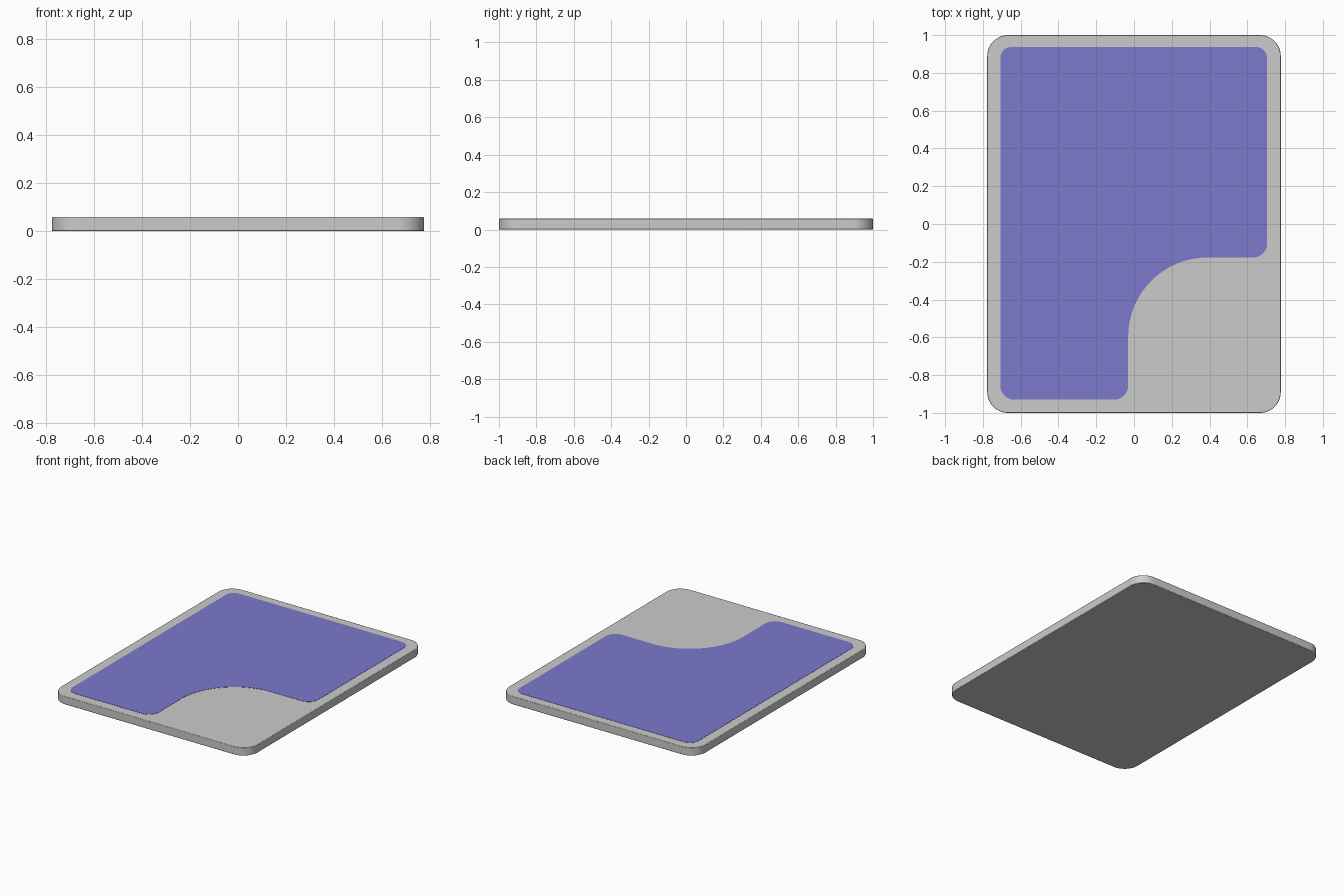
import bpy, bmesh, math
from mathutils import Vector

if "Cube" in bpy.data.objects:
    bpy.data.objects.remove(bpy.data.objects["Cube"])


def rounded_outline(corners, segs=12):
    """Corners are (x, y, radius); each is replaced by a fillet arc."""
    pts = []
    n = len(corners)
    for i, (x, y, r) in enumerate(corners):
        p = Vector((x, y))
        a = (Vector(corners[i - 1][:2]) - p).normalized()
        b = (Vector(corners[(i + 1) % n][:2]) - p).normalized()
        c = p + (a + b) * r
        for k in range(segs + 1):
            t = math.pi / 2 * k / segs
            pts.append(c - b * r * math.cos(t) - a * r * math.sin(t))
    return pts


def plate(name, corners, z0, z1, colour=None, bevel=0, segs=12):
    bm = bmesh.new()
    face = bm.faces.new([bm.verts.new((p.x, p.y, z0)) for p in rounded_outline(corners, segs)])
    top = bmesh.ops.extrude_face_region(bm, geom=[face])["geom"]
    bmesh.ops.translate(bm, vec=(0, 0, z1 - z0),
                        verts=[v for v in top if isinstance(v, bmesh.types.BMVert)])
    bmesh.ops.recalc_face_normals(bm, faces=bm.faces)
    mesh = bpy.data.meshes.new(name)
    bm.to_mesh(mesh)
    bm.free()
    obj = bpy.data.objects.new(name, mesh)
    bpy.context.collection.objects.link(obj)
    if bevel:
        mod = obj.modifiers.new("edge_bevel", 'BEVEL')
        mod.width = bevel
        mod.segments = 2
        mod.limit_method = 'ANGLE'
        mod.angle_limit = math.radians(60)
    if colour:
        mat = bpy.data.materials.new(name + "_colour")
        mat.diffuse_color = colour
        mat.use_nodes = True
        mat.node_tree.nodes["Principled BSDF"].inputs["Base Color"].default_value = mat.diffuse_color
        mesh.materials.append(mat)
    bpy.ops.object.select_all(action='DESELECT')
    obj.select_set(True)
    bpy.context.view_layer.objects.active = obj
    bpy.ops.object.shade_smooth_by_angle(angle=math.radians(35))
    return obj


# Base slab with rounded corners
W, R = 0.777, 0.11
plate("base_slab", [(-W, -1, R), (W, -1, R), (W, 1, R), (-W, 1, R)],
      0, 0.058, bevel=0.003)

# Blue strip peeking out at the back corners
plate("back_strip", [(-0.708, 0.80, 0.01), (0.705, 0.80, 0.01),
                     (0.705, 0.937, 0.06), (-0.708, 0.937, 0.06)],
      0.056, 0.0586, (0.10, 0.25, 0.60, 1))

# Purple surface panel with a curved cut-out at the front right
r = 0.075
plate("surface_panel", [(-0.708, -0.93, r), (-0.031, -0.93, r), (-0.031, -0.177, 0.42),
                        (0.705, -0.177, r), (0.705, 0.937, r), (-0.708, 0.937, r)],
      0.056, 0.0595, (0.20, 0.19, 0.60, 1), segs=16)
